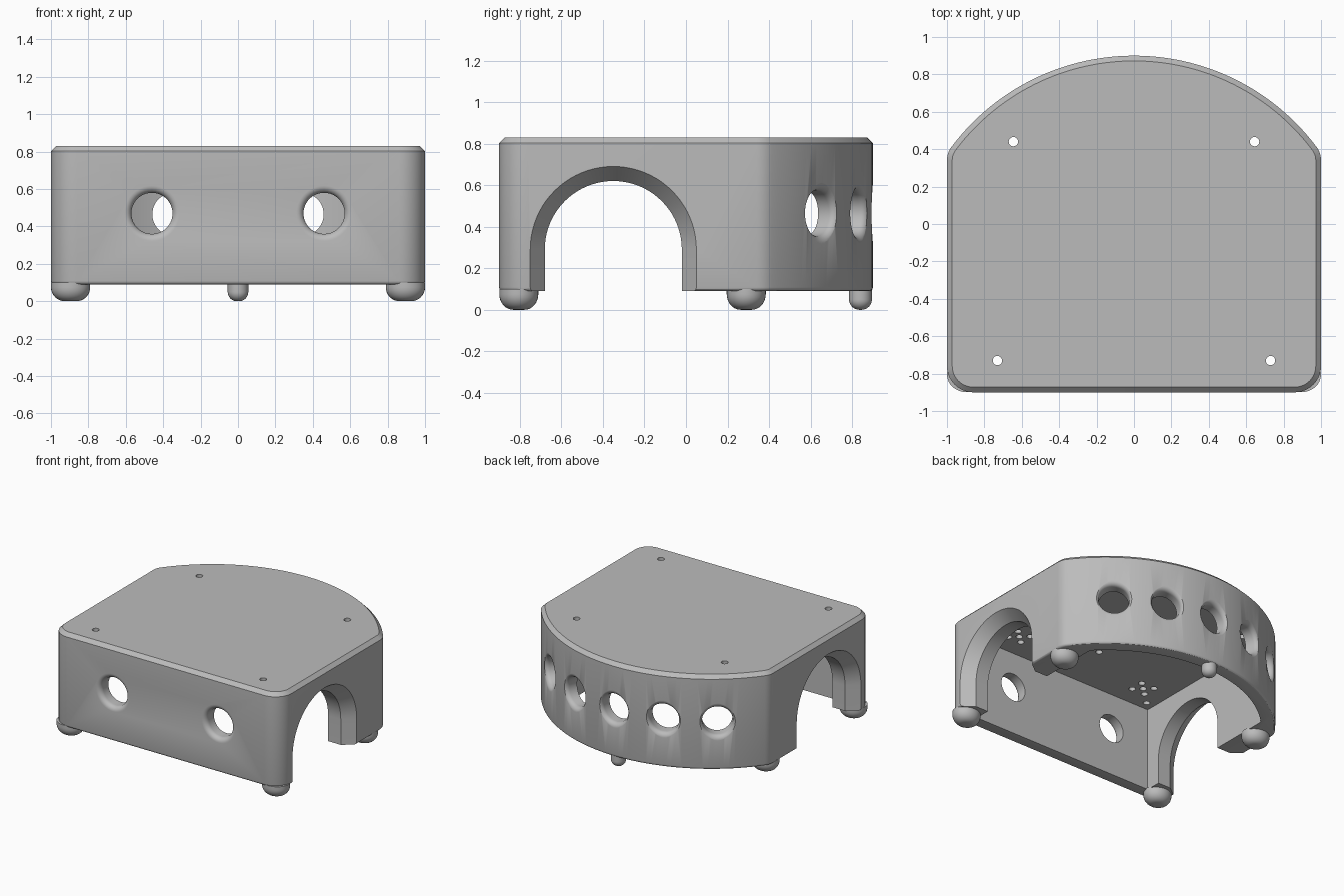
import bpy, bmesh
from math import sin, cos, pi, radians, acos, atan2, sqrt
from mathutils import Matrix, Vector

cube = bpy.data.objects.get("Cube")
if cube:
    bpy.data.objects.remove(cube, do_unlink=True)

GREY = (0.5, 0.5, 0.5, 1)
mat = bpy.data.materials.new("plain grey")
mat.use_nodes = True
mat.diffuse_color = GREY
mat.node_tree.nodes["Principled BSDF"].inputs["Base Color"].default_value = GREY

BOTTOM, TOP, CEILING = 0.09, 0.83, 0.75
ARC_Y, ARC_R, WALL = -0.32, 1.22, 0.1   # curved back wall


def arc(cx, cy, r, a0, a1, n):
    return [(cx + r * cos(a0 + (a1 - a0) * i / n), cy + r * sin(a0 + (a1 - a0) * i / n))
            for i in range(n + 1)]


def loft(name, rings):
    """Closed solid through a list of rings of equal length."""
    bm = bmesh.new()
    loops = [[bm.verts.new(p) for p in ring] for ring in rings]
    n = len(loops[0])
    for a, b in zip(loops, loops[1:]):
        for i in range(n):
            j = (i + 1) % n
            bm.faces.new((a[i], a[j], b[j], b[i]))
    bm.faces.new(loops[0][::-1])
    bm.faces.new(loops[-1])
    bmesh.ops.recalc_face_normals(bm, faces=bm.faces)
    mesh = bpy.data.meshes.new(name)
    bm.to_mesh(mesh)
    bm.free()
    mesh.materials.append(mat)
    ob = bpy.data.objects.new(name, mesh)
    bpy.context.collection.objects.link(ob)
    return ob


def prism(name, outline, z0, z1):
    return loft(name, [[(x, y, z) for x, y in outline] for z in (z0, z1)])


def turned(name, profile, n=32, sx=1, sy=1):
    """Solid of revolution about z from (radius, height) pairs."""
    return loft(name, [[(x * sx, y * sy, z) for x, y in arc(0, 0, r, 0, 2 * pi * (n - 1) / n, n - 1)]
                       for r, z in profile])


def smooth(ob):
    bpy.ops.object.select_all(action='DESELECT')
    ob.select_set(True)
    bpy.context.view_layer.objects.active = ob
    bpy.ops.object.shade_smooth_by_angle(angle=radians(30))


# Outer housing: straight front and sides, rounded corners, curved back
join = atan2(0.66, 0.88)
right_half = (arc(0.86, -0.76, 0.14, -pi / 2, 0, 10)
              + arc(0.88, 0.34, 0.12, 0, join, 6)
              + arc(0, ARC_Y, ARC_R, join, pi / 2, 30)[1:])
outline = right_half + [(-x, y) for x, y in right_half[-2::-1]]
housing = prism("housing", outline, BOTTOM, TOP)

# Chamfered top rim and softened bottom rim
bm = bmesh.new()
bm.from_mesh(housing.data)
for level, size, segs in ((TOP, 0.028, 1), (BOTTOM, 0.018, 3)):
    rim = [e for e in bm.edges if all(abs(v.co.z - level) < 1e-4 for v in e.verts)]
    bmesh.ops.bevel(bm, geom=rim, offset=size, segments=segs, profile=0.5, affect='EDGES')
bm.to_mesh(housing.data)
bm.free()

cutters = []

# Hollow interior, open below
inner_r = ARC_R - WALL
a = acos(0.8 / inner_r)
cavity = [(-0.8, -0.8), (0.8, -0.8)] + arc(0, ARC_Y, inner_r, a, pi - a, 48)
cutters.append(prism("cavity_cutter", cavity, -0.2, CEILING))


# Side arches with a chamfered mouth
def arch_ring(x, r):
    pts = [(-0.35 + r, -0.2)] + arc(-0.35, 0.29, r, 0, pi, 40) + [(-0.35 - r, -0.2)]
    return [(x, y, z) for y, z in pts]


for s in (-1, 1):
    cutters.append(loft("arch_cutter", [arch_ring(s * 1.09, 0.47), arch_ring(s * 0.91, 0.33),
                                        arch_ring(s * 0.6, 0.33)]))

# Round wall ports with a flared outer edge
FLARE, PORT = 0.038, 0.11
flared = [(PORT, -0.22)]
for i in range(7):
    t = pi / 2 * i / 6
    flared.append((PORT + FLARE * (1 - cos(t)), -FLARE * (1 - sin(t))))
flared.append((PORT + FLARE, 0.1))


def port(pos, direction):
    ob = turned("port_cutter", flared, 40)
    turn = Vector(direction).to_track_quat('Z', 'Y').to_matrix().to_4x4()
    ob.data.transform(Matrix.Translation(pos) @ turn)
    cutters.append(ob)


for s in (-1, 1):
    port((s * 0.46, -0.9, 0.47), (0, -1, 0))
for k in range(-2, 3):
    ang = radians(18.5 * k)
    d = Vector((sin(ang), cos(ang), 0))
    port(d * ARC_R + Vector((0, ARC_Y, 0.465)), d)


# Screw holes through the top, and blind holes in the ceiling
def drill(x, y, z1):
    ob = turned("drill_cutter", [(0.025, CEILING - 0.05), (0.025, z1)], 20)
    ob.data.transform(Matrix.Translation((x, y, 0)))
    cutters.append(ob)


for s in (-1, 1):
    drill(s * 0.645, 0.44, TOP + 0.1)
    drill(s * 0.73, -0.73, TOP + 0.1)
    for dx, dy in ((0, 0), (1, 1), (1, -1), (-1, 1), (-1, -1)):
        drill(s * 0.58 + dx * 0.057, -0.59 + dy * 0.053, CEILING + 0.04)
drill(0, -0.39, CEILING + 0.04)

# Cut everything out of the housing and bake the result
for c in cutters:
    c.hide_render = True
    mod = housing.modifiers.new("cut", 'BOOLEAN')
    mod.operation = 'DIFFERENCE'
    mod.solver = 'EXACT'
    mod.object = c
bpy.context.view_layer.update()
baked = bpy.data.meshes.new_from_object(housing.evaluated_get(bpy.context.evaluated_depsgraph_get()))
housing.modifiers.clear()
housing.data = baked
baked.materials.clear()
baked.materials.append(mat)
for p in baked.polygons:
    p.material_index = 0
for c in cutters:
    bpy.data.objects.remove(c, do_unlink=True)
smooth(housing)


# Rounded feet
def foot(name, x, y, rx, ry, fillet):
    prof = [(rx - fillet + fillet * sin(t), fillet - fillet * cos(t))
            for t in (pi / 2 * i / 8 for i in range(9))]
    ob = turned(name, prof + [(rx, 0.1)], 32, 1, ry / rx)
    ob.location = (x, y, 0)
    smooth(ob)


for side, s in (("left", 1), ("right", -1)):
    foot("front_" + side + "_foot", s * 0.895, -0.805, 0.105, 0.094, 0.075)
    foot("back_" + side + "_foot", s * 0.895, 0.29, 0.105, 0.094, 0.075)
foot("back_middle_foot", 0, 0.84, 0.055, 0.055, 0.05)
